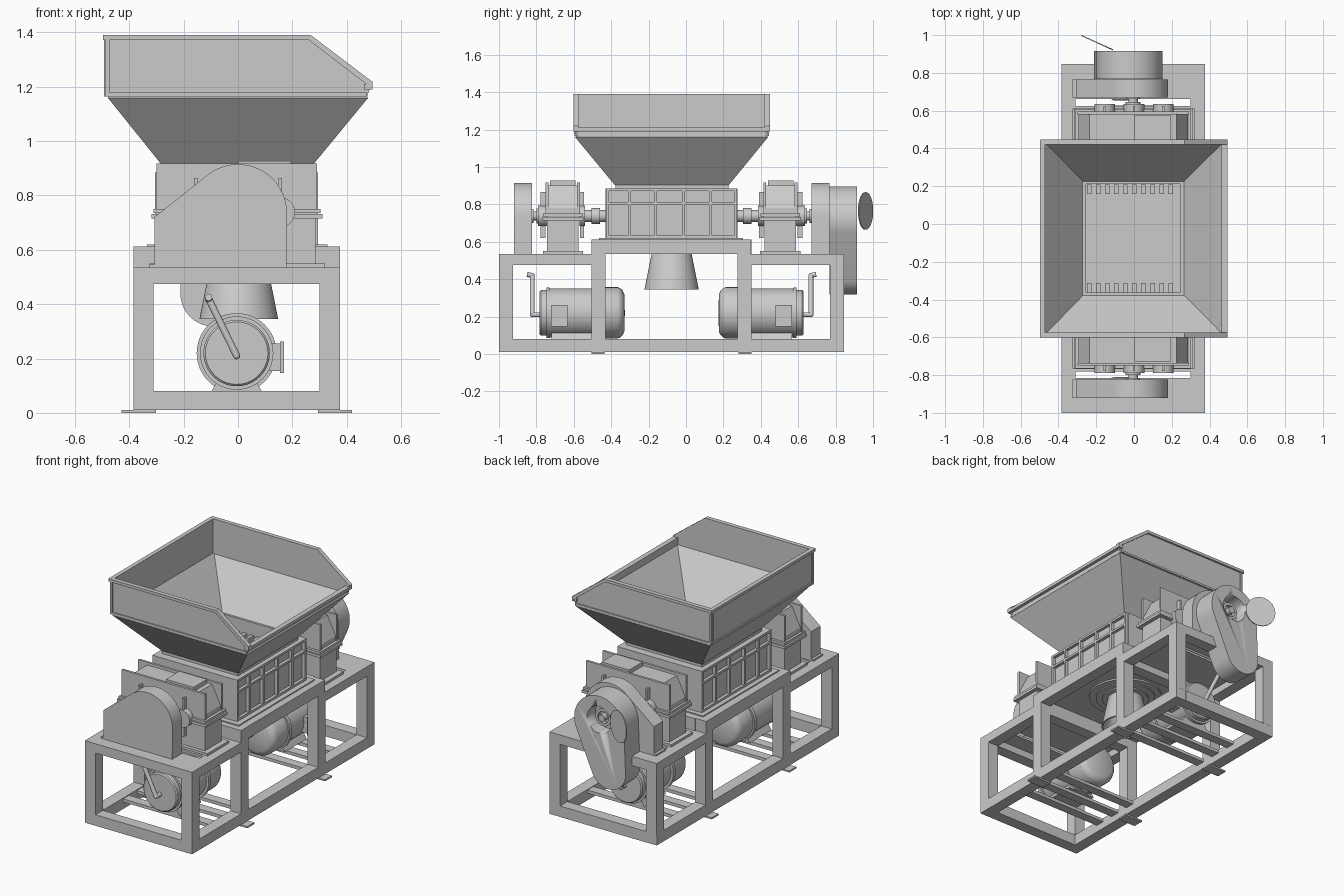
import bpy, bmesh, math
from mathutils import Vector, Matrix

CY = -0.077  # symmetry plane of the two drive ends


def finish(name, bm, smooth=False):
    bmesh.ops.recalc_face_normals(bm, faces=bm.faces)
    me = bpy.data.meshes.new(name)
    bm.to_mesh(me)
    bm.free()
    ob = bpy.data.objects.new(name, me)
    bpy.context.collection.objects.link(ob)
    if smooth:
        bpy.ops.object.select_all(action='DESELECT')
        ob.select_set(True)
        bpy.context.view_layer.objects.active = ob
        bpy.ops.object.shade_smooth_by_angle(angle=math.radians(35))
    return ob


def boxes(name, items):
    """items: (x0, x1, y0, y1, z0, z1)"""
    bm = bmesh.new()
    for x0, x1, y0, y1, z0, z1 in items:
        m = Matrix.Translation(((x0+x1)/2, (y0+y1)/2, (z0+z1)/2)) @ Matrix.Diagonal((x1-x0, y1-y0, z1-z0, 1))
        bmesh.ops.create_cube(bm, size=1, matrix=m)
    return finish(name, bm)


def prism(name, pts, y0, y1, smooth=False):
    """Extrude an (x, z) profile along y."""
    bm = bmesh.new()
    f = bm.faces.new([bm.verts.new((x, y0, z)) for x, z in pts])
    g = bmesh.ops.extrude_face_region(bm, geom=[f])
    bmesh.ops.translate(bm, vec=(0, y1-y0, 0), verts=[v for v in g['geom'] if isinstance(v, bmesh.types.BMVert)])
    return finish(name, bm, smooth)


def lathe(name, prof, origin, axis='Y', n=48):
    """Revolve (distance along axis, radius) points."""
    bm = bmesh.new()
    vs = [bm.verts.new((r, 0, h)) for h, r in prof]
    es = [bm.edges.new(p) for p in zip(vs, vs[1:])]
    bmesh.ops.spin(bm, geom=vs+es, cent=(0, 0, 0), axis=(0, 0, 1), angle=2*math.pi, steps=n, use_duplicate=False)
    bmesh.ops.remove_doubles(bm, verts=bm.verts, dist=1e-5)
    if axis == 'Y':
        bm.transform(Matrix.Rotation(-math.pi/2, 4, 'X'))
    bm.transform(Matrix.Translation(origin))
    return finish(name, bm, True)


def cyl(name, x, z, r, y0, y1):
    return lathe(name, [(y0, 0), (y0, r), (y1, r), (y1, 0)], (x, 0, z), n=32)


def rods(name, pts, r):
    bm = bmesh.new()
    for a, b in zip(pts, pts[1:]):
        a, b = Vector(a), Vector(b)
        m = Matrix.Translation((a+b)/2) @ (b-a).to_track_quat('Z', 'Y').to_matrix().to_4x4()
        bmesh.ops.create_cone(bm, cap_ends=True, segments=16, radius1=r, radius2=r, depth=(b-a).length, matrix=m)
    for p in pts[1:-1]:
        bmesh.ops.create_uvsphere(bm, u_segments=16, v_segments=8, radius=r, matrix=Matrix.Translation(p))
    return finish(name, bm, True)


def both(ob):
    """Mirrored copy for the back drive end."""
    ob2 = ob.copy()
    ob2.data = ob.data.copy()
    ob2.data.transform(Matrix.Translation((0, 2*CY, 0)) @ Matrix.Diagonal((1, -1, 1, 1)))
    ob2.data.flip_normals()
    ob2.name = 'back_' + ob.name
    bpy.context.collection.objects.link(ob2)
    ob.name = 'front_' + ob.name


L, R = -0.385, 0.375
T = 0.075
# Frame: long rails, raised middle, end bays
rails = []
for x0 in (L, R-T):
    x1 = x0+T
    rails += [(x0, x1, -1, 0.845, 0.01, 0.08), (x0, x1, -0.505, 0.345, 0.535, 0.613)]
boxes('long_rails', rails)
bay = []
for x0 in (L, R-T):
    x1 = x0+T
    bay += [(x0, x1, -1, -0.925, 0.08, 0.475), (x0, x1, -0.505, -0.43, 0.08, 0.535),
            (x0, x1, -1, -0.505, 0.475, 0.535)]
bay += [(L+T, R-T, -1, -0.925, 0.01, 0.08), (L+T, R-T, -1, -0.925, 0.475, 0.535),
        (L+T, R-T, -0.505, -0.43, 0.535, 0.613), (L+T, R-T, -0.505, -0.43, 0.475, 0.535),
        (L+T, R-T, -0.925, -0.815, 0.52, 0.535), (L+T, R-T, -0.78, -0.505, 0.52, 0.535)]
both(boxes('bay_frame', bay))
both(boxes('motor_rails', [(L+T, R-T, y-0.03, y+0.03, 0.055, 0.075) for y in (-0.69, -0.55, -0.41)]))
both(boxes('foot_pads', [(x-0.063, x+0.063, -0.505, -0.435, 0, 0.01) for x in (-0.365, 0.357)]))
boxes('platform', [(L+T, R-T, -0.43, 0.275, 0.56, 0.612), (-0.335, 0.33, -0.465, 0.305, 0.612, 0.62)])

# Discharge chute under the platform
lathe('discharge_chute', [(0.56, 0.095), (0.545, 0.105), (0.345, 0.145), (0.345, 0.135), (0.56, 0.085), (0.56, 0.095)],
      (0.003, CY, 0), 'Z')
lathe('chute_flange', [(0.56, 0.22), (0.55, 0.22), (0.55, 0.18), (0.543, 0.18), (0.543, 0.14), (0.535, 0.14), (0.535, 0.09)],
      (0.003, CY, 0), 'Z')

# Cutting chamber, ribs and cleaning teeth
X0, X1, Y0, Y1 = -0.255, 0.245, -0.362, 0.212
boxes('chamber_walls', [(-0.285, X0, -0.43, 0.275, 0.62, 0.885), (X1, 0.275, -0.43, 0.275, 0.62, 0.885),
                        (X0, X1, -0.43, Y0, 0.62, 0.885), (X0, X1, Y1, 0.275, 0.62, 0.885)])
ribs = []
for xa, xb in ((-0.305, -0.285), (0.275, 0.295)):
    ribs += [(xa, xb, y-0.008, y+0.008, 0.62, 0.885) for y in (-0.42, -0.302, -0.162, -0.014, 0.13, 0.265)]
    ribs += [(xa, xb, -0.428, 0.273, z-0.007, z+0.007) for z in (0.627, 0.805, 0.878)]
boxes('chamber_ribs', ribs)
both(boxes('cleaning_teeth', [(x-0.012, x+0.012, Y0, Y0+0.05, 0.70, 0.84)
                              for x in [-0.238+i*0.048 for i in range(10)]]))
boxes('throat_collar', [(-0.272, X0, -0.378, 0.226, 0.885, 0.918), (X1, 0.266, -0.378, 0.226, 0.885, 0.918),
                        (X0, X1, -0.378, Y0, 0.885, 0.918), (X0, X1, Y1, 0.226, 0.885, 0.918)])

# Hopper funnel
bm = bmesh.new()
rect = lambda a, b, c, d, z: [bm.verts.new(p) for p in ((a, c, z), (b, c, z), (b, d, z), (a, d, z))]
lo = rect(-0.268, 0.263, -0.376, 0.224, 0.913)
hi = rect(-0.473, 0.473, -0.587, 0.433, 1.168)
for i in range(4):
    j = (i+1) % 4
    bm.faces.new((lo[i], lo[j], hi[j], hi[i]))
funnel = finish('hopper_funnel', bm)
sol = funnel.modifiers.new('thickness', 'SOLIDIFY')
sol.thickness = 0.012
# Hopper upper walls with sloped loading side
wall = [(-0.485, 1.165), (0.475, 1.165), (0.49, 1.205), (0.265, 1.38), (-0.485, 1.38)]
both(prism('hopper_wall', wall, -0.59, -0.578))
boxes('hopper_cross_walls', [(-0.485, -0.473, -0.59, 0.436, 1.165, 1.38), (0.463, 0.475, -0.59, 0.436, 1.165, 1.2)])
# Rim: flange along the profile plus cross bars
rim = [(-0.495, 1.39), (0.268, 1.39), (0.495, 1.218), (0.495, 1.19), (0.478, 1.19), (0.478, 1.205),
       (0.26, 1.372), (-0.495, 1.372)]
both(prism('hopper_rim', rim, -0.602, -0.574))
both(boxes('hopper_wall_trim', [(-0.487, -0.473, -0.597, -0.585, 1.165, 1.372), (-0.473, 0.475, -0.597, -0.585, 1.165, 1.178)]))
boxes('hopper_cross_rims', [(-0.497, -0.47, -0.6, 0.446, 1.372, 1.39), (0.463, 0.495, -0.6, 0.446, 1.19, 1.21),
                            (-0.493, -0.485, -0.59, -0.575, 1.165, 1.38), (-0.493, -0.485, 0.42, 0.436, 1.165, 1.38),
                            (-0.493, -0.485, -0.59, 0.436, 1.165, 1.178)])

# Gearboxes
both(boxes('gearbox_base', [(-0.325, 0.32, -0.765, -0.55, 0.535, 0.55), (-0.295, 0.285, -0.742, -0.575, 0.55, 0.72),
                            (-0.318, 0.31, -0.768, -0.548, 0.715, 0.732), (-0.31, 0.303, -0.764, -0.552, 0.735, 0.75)]))
both(prism('gearbox_cover', [(-0.295, 0.74), (-0.295, 0.78), (-0.235, 0.9), (0.225, 0.9), (0.285, 0.78), (0.285, 0.74)],
           -0.738, -0.58))
both(boxes('gearbox_end_plates', [(-0.3, 0.29, -0.75, -0.735, 0.745, 0.917), (-0.3, 0.29, -0.583, -0.568, 0.745, 0.917)]))
both(boxes('gearbox_lid', [(0.0, 0.195, -0.728, -0.592, 0.9, 0.927)]))
both(boxes('gearbox_ribs', [(x-0.006, x+0.006, -0.778, -0.75, 0.62, 0.865) for x in (-0.155, 0, 0.155)] +
           [(x-0.006, x+0.006, -0.568, -0.545, 0.62, 0.865) for x in (-0.1, 0.1)]))
for i, x in enumerate((-0.155, 0, 0.155)):
    both(cyl(f'bearing_cap_{i}', x, 0.738, 0.055, -0.79, -0.74))
# Shafts and couplings
both(lathe('input_shaft', [(-0.83, 0), (-0.83, 0.038), (-0.815, 0.038), (-0.815, 0.025), (-0.8, 0.025), (-0.8, 0.04),
                           (-0.78, 0.04), (-0.78, 0)], (-0.005, 0, 0.738), n=32))
for i, x in enumerate((-0.1, 0.1)):
    both(lathe(f'cutter_shaft_{i}', [(-0.57, 0.055), (-0.54, 0.055), (-0.54, 0.032), (-0.505, 0.032), (-0.505, 0.042),
                                     (-0.46, 0.042), (-0.46, 0.032), (-0.42, 0.032)], (x, 0, 0.738), n=32))

# Pulley guards
arc = [(0.18*math.cos(t), 0.735+0.18*math.sin(t)) for t in [math.radians(126*i/20) for i in range(21)]]
both(prism('pulley_guard', [(-0.308, 0.545), (0.178, 0.545)] + arc + [(-0.308, 0.72)], -0.92, -0.824, True))
both(boxes('pulley_guard_foot', [(-0.325, 0.178, -0.92, -0.824, 0.535, 0.546)]))

# Belt guard at the back: hull of a large and a small circle, with an inspection hole
big, rb, small, rs = Vector((-0.025, 0.72)), 0.176, Vector((-0.09, 0.44)), 0.122
d = small-big
th, a = math.atan2(d.y, d.x), math.acos((rb-rs)/d.length)
N = 28
pts = []
for c, r, s, e in ((big, rb, th+a, th+2*math.pi-a), (small, rs, th-a, th+a)):
    pts += [(c.x+r*math.cos(s+(e-s)*i/N), c.y+r*math.sin(s+(e-s)*i/N)) for i in range(N+1)]
guard = prism('belt_guard', pts, 0.768, 0.915, True)
cut = cyl('guard_hole_cutter', -0.025, 0.745, 0.085, 0.83, 0.95)
cut.hide_render = True
cut.hide_viewport = True
bo = guard.modifiers.new('hole', 'BOOLEAN')
bo.object = cut
bo.operation = 'DIFFERENCE'
lathe('pulley_hub', [(0.83, 0.055), (0.875, 0.055), (0.875, 0.038), (0.85, 0.038), (0.85, 0.022), (0.89, 0.022), (0.89, 0)],
      (-0.025, 0, 0.745), n=32)
lid = lathe('open_hatch', [(-0.003, 0), (-0.003, 0.1), (0.003, 0.1), (0.003, 0)], (0, 0, 0))
lid.data.transform(Matrix.Translation((-0.195, 0.96, 0.765)) @ Matrix.Rotation(-math.atan2(0.075, 0.165), 4, 'Z')
                   @ Matrix.Diagonal((0.92, 1, 1, 1)))

# Motors
both(lathe('motor', [(-0.782, 0), (-0.782, 0.115), (-0.775, 0.122), (-0.745, 0.122), (-0.745, 0.135), (-0.73, 0.135),
                     (-0.73, 0.131), (-0.5, 0.131), (-0.5, 0.147), (-0.475, 0.147), (-0.475, 0.137), (-0.365, 0.137),
                     (-0.35, 0.13), (-0.338, 0.118), (-0.33, 0.1), (-0.327, 0)], (-0.005, 0, 0.22)))
both(prism('motor_foot', [(-0.1, 0.075), (0.09, 0.075), (0.06, 0.13), (-0.07, 0.13)], -0.72, -0.5))
both(boxes('terminal_box', [(0.1, 0.155, -0.715, -0.64, 0.155, 0.255), (0.155, 0.17, -0.722, -0.633, 0.147, 0.263)]))
both(rods('crank_lever', [(-0.005, -0.77, 0.21), (-0.005, -0.822, 0.21), (-0.108, -0.822, 0.42), (-0.108, -0.85, 0.425)], 0.013))
